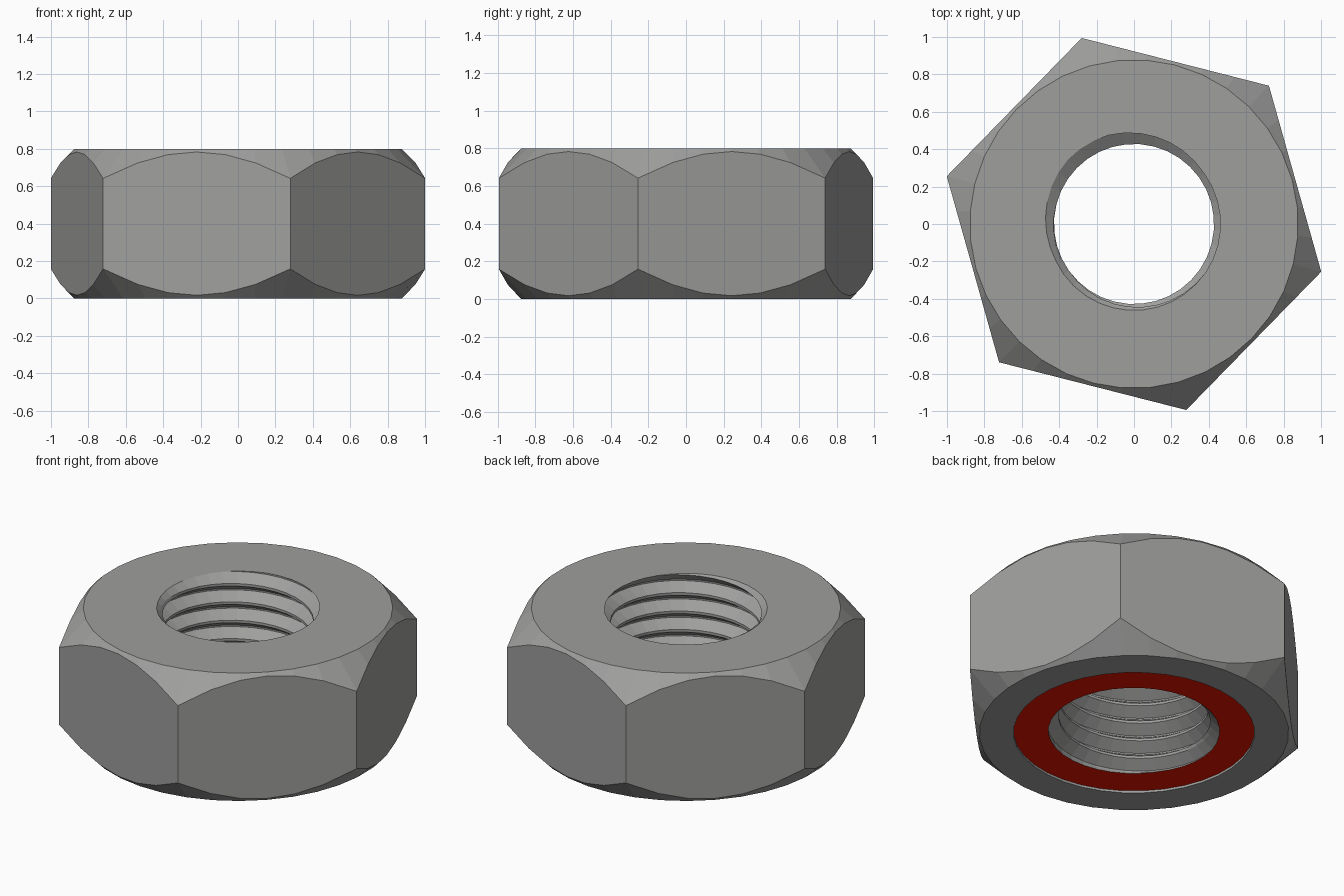
import bpy, bmesh, math

if "Cube" in bpy.data.objects:
    bpy.data.objects.remove(bpy.data.objects["Cube"])

N = 36                                  # columns around, six per flat
START = math.radians(45.7)              # a corner of the hexagon
APOTHEM, FACE_R, H = 0.8946, 0.878, 0.8
MINOR, MAJOR, PITCH = 0.428, 0.494, 0.115
RECESS_R, RECESS_Z = 0.684, 0.014
KNOTS = (0.04, 0.43, 0.57, 0.96)        # root flat, flank, crest flat, flank


def material(name, rgb):
    m = bpy.data.materials.new(name)
    m.diffuse_color = (*rgb, 1)
    m.use_nodes = True
    m.node_tree.nodes["Principled BSDF"].inputs["Base Color"].default_value = m.diffuse_color
    return m


def hex_r(a):
    return APOTHEM / math.cos((a - START) % (math.pi / 3) - math.pi / 6)


def phase(a):
    return (a - math.radians(120)) / math.tau


def bore_r(a, z):
    """Radius of the threaded bore, widened by a lead-in at both ends."""
    u = ((z - H) / PITCH - phase(a)) % 1
    u = min(u, 1 - u)
    t = min(max((u - KNOTS[0]) / (KNOTS[1] - KNOTS[0]), 0), 1)
    thread = MAJOR + (MINOR - MAJOR) * t
    return max(thread, 0.462 - (H - z), 0.486 - (z - RECESS_Z))


bm = bmesh.new()


def skin(point, rows, red_row=None):
    """Grid of quads around the axis; point(angle, row) gives (radius, z)."""
    grid = []
    for j in range(N + 1):
        a = START + j * math.tau / N
        col = []
        for i in range(rows):
            r, z = point(a, i)
            col.append(bm.verts.new((r * math.cos(a), r * math.sin(a), z)))
        grid.append(col)
    for c, d in zip(grid, grid[1:]):
        for i in range(rows - 1):
            f = bm.faces.new((c[i], d[i], d[i + 1], c[i + 1]))
            f.material_index = 1 if i == red_row else 0


# Outside: top face, chamfers, flats, bottom face, recessed red ring
def outside(a, i):
    drop = (hex_r(a) - FACE_R) * 1.02
    return ((bore_r(a, H), H), (FACE_R, H), (hex_r(a), H - drop),
            (hex_r(a), drop), (FACE_R, 0), (RECESS_R, 0),
            (RECESS_R, RECESS_Z), (bore_r(a, RECESS_Z), RECESS_Z))[i]


# Helical thread, clipped at both ends of the bore
def thread(a, i):
    z = H + PITCH * (i // 4 - 10 + KNOTS[i % 4] + phase(a))
    z = min(max(z, RECESS_Z), H)
    return bore_r(a, z), z


skin(outside, 8, red_row=6)
skin(thread, 4 * 13)
bmesh.ops.remove_doubles(bm, verts=bm.verts, dist=0.0002)
bmesh.ops.recalc_face_normals(bm, faces=bm.faces)

mesh = bpy.data.meshes.new("hex_nut")
bm.to_mesh(mesh)
bm.free()
mesh.materials.append(material("steel grey", (0.345, 0.345, 0.34)))
mesh.materials.append(material("red ring", (0.8, 0.008, 0.0)))
nut = bpy.data.objects.new("hex_nut", mesh)
bpy.context.collection.objects.link(nut)
